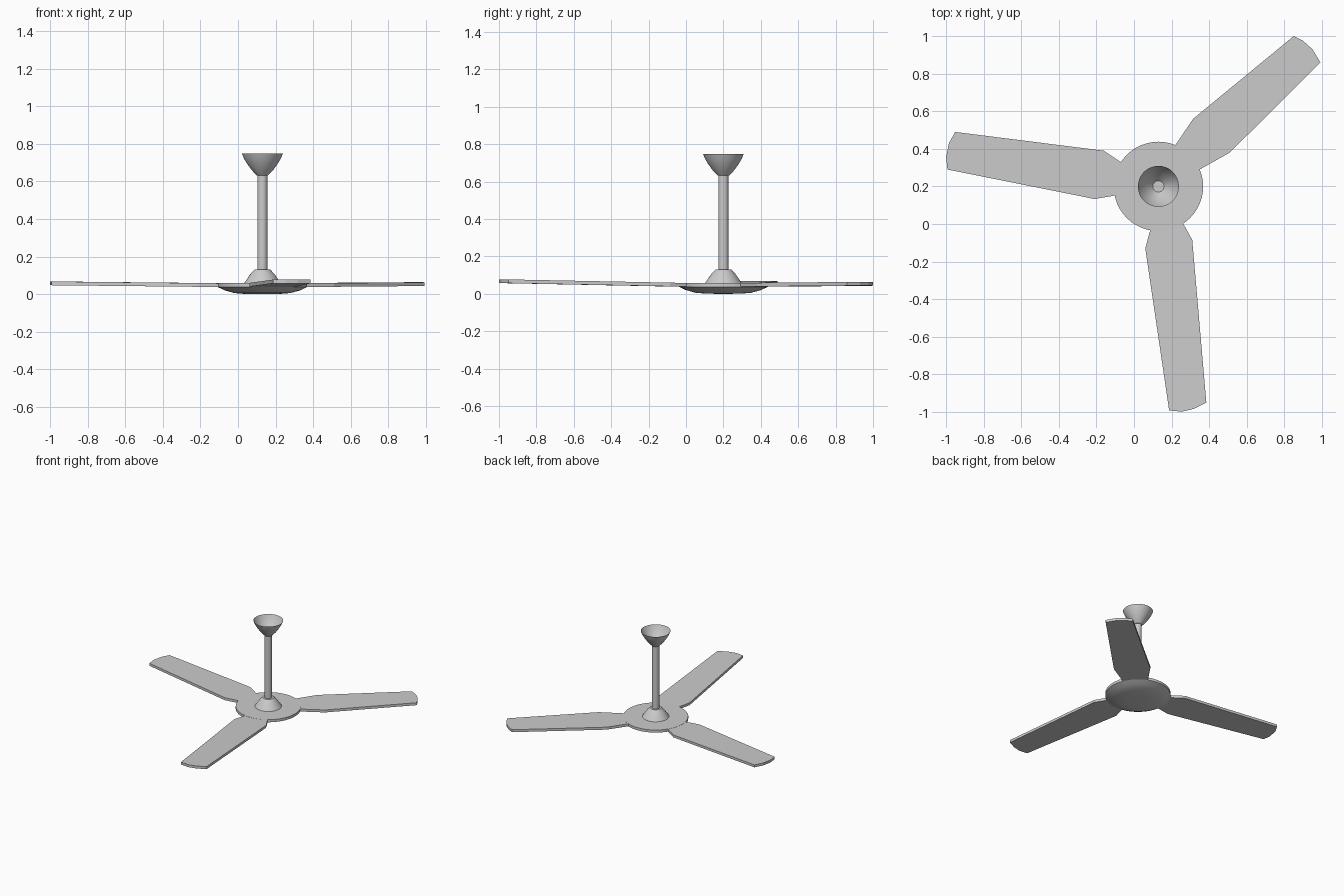
import bpy, bmesh, math
from mathutils import Vector

if "Cube" in bpy.data.objects:
    bpy.data.objects.remove(bpy.data.objects["Cube"])

HUB = Vector((0.13, 0.20))


def finish(name, bm, smooth=True):
    bmesh.ops.recalc_face_normals(bm, faces=bm.faces)
    me = bpy.data.meshes.new(name)
    bm.to_mesh(me)
    bm.free()
    ob = bpy.data.objects.new(name, me)
    bpy.context.collection.objects.link(ob)
    if smooth:
        bpy.ops.object.select_all(action='DESELECT')
        ob.select_set(True)
        bpy.context.view_layer.objects.active = ob
        bpy.ops.object.shade_smooth_by_angle(angle=math.radians(30))
    return ob


def lathe(name, profile, n=48):
    """Revolve (radius, z) points about the hub axis."""
    bm = bmesh.new()
    vs = [bm.verts.new((HUB.x + r, HUB.y, z)) for r, z in profile]
    es = [bm.edges.new(p) for p in zip(vs, vs[1:])]
    bmesh.ops.spin(bm, geom=vs + es, cent=(HUB.x, HUB.y, 0), axis=(0, 0, 1),
                   angle=math.tau, steps=n, use_duplicate=False)
    bmesh.ops.remove_doubles(bm, verts=bm.verts, dist=1e-5)
    return finish(name, bm)


def blade(name, outline, tip_z, thick=0.02, root_z=0.038):
    """Flat blade, rising gently from the hub rim to its tip."""
    bm = bmesh.new()
    pts = [Vector(p) for p in outline]
    # tuck the root under the hub top
    pts = [HUB + (pts[0] - HUB) * 0.8] + pts + [HUB + (pts[-1] - HUB) * 0.8]

    def ring(dz):
        out = []
        for p in pts:
            t = max(0, ((p - HUB).length - 0.24) / 0.93)
            out.append(bm.verts.new((p.x, p.y, root_z + (tip_z - root_z) * t + dz)))
        return out

    low, top = ring(0), ring(thick)
    bm.faces.new(low)
    bm.faces.new(top)
    for i in range(len(pts)):
        j = (i + 1) % len(pts)
        bm.faces.new((low[i], low[j], top[j], top[i]))
    return finish(name, bm, False)


# Motor housing: shallow bowl below, flat plate above
lathe("motor_housing", [(0, 0), (0.09, 0.001), (0.15, 0.006), (0.2, 0.02),
                        (0.238, 0.038), (0.238, 0.059), (0, 0.059)])
# Lower collar, rod and open canopy cup
lathe("lower_collar", [(0.098, 0.058), (0.088, 0.072), (0.065, 0.106),
                       (0.042, 0.13), (0, 0.13)])
lathe("down_rod", [(0, 0.12), (0.027, 0.12), (0.027, 0.632), (0, 0.632)], 32)
lathe("ceiling_canopy", [(0, 0.632), (0.03, 0.632), (0.057, 0.66), (0.082, 0.695),
                         (0.098, 0.722), (0.109, 0.748)])

# Three blades
blade("blade_right", [(0.22, 0.42), (0.315, 0.56), (0.85, 1.0), (0.9, 0.975),
                      (0.95, 0.93), (0.992, 0.86), (0.51, 0.38), (0.353, 0.292)], 0.044)
blade("blade_left", [(-0.11, 0.15), (-0.21, 0.133), (-0.993, 0.29), (-1.0, 0.355),
                     (-0.985, 0.43), (-0.952, 0.49), (-0.16, 0.39), (-0.07, 0.33)], 0.048)
blade("blade_front", [(0.265, -0.003), (0.31, -0.085), (0.385, -0.95), (0.32, -0.983),
                      (0.255, -0.999), (0.187, -0.992), (0.06, -0.13), (0.085, -0.037)], 0.057)
